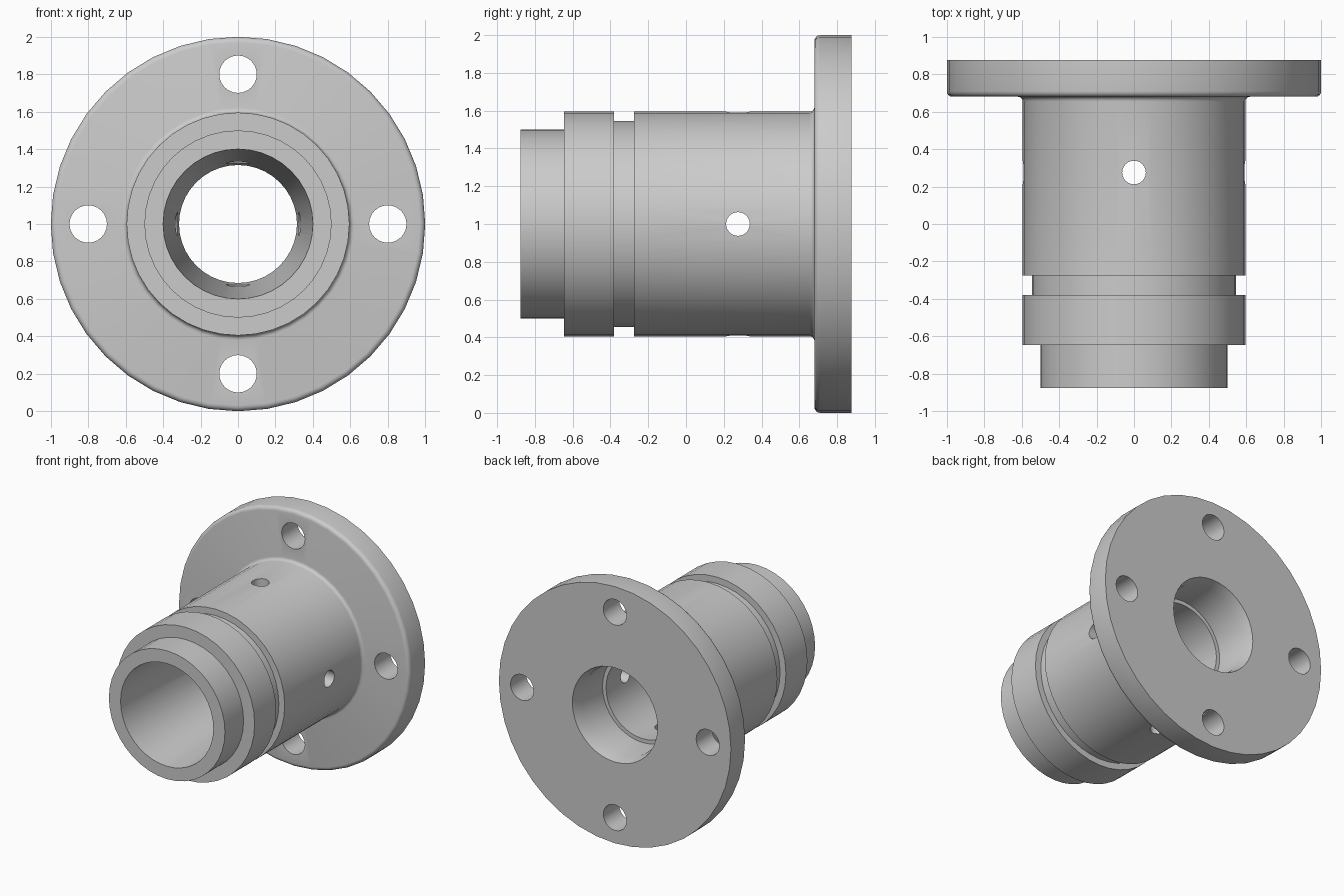
import bpy, bmesh, math
from mathutils import Matrix, Vector

old = bpy.data.objects.get("Cube")
if old:
    bpy.data.objects.remove(old, do_unlink=True)

steel = bpy.data.materials.new("grey steel")
steel.use_nodes = True
grey = (0.6, 0.6, 0.6, 1)
steel.diffuse_color = grey
steel.node_tree.nodes["Principled BSDF"].inputs["Base Color"].default_value = grey

AXIS = Vector((0, 0, 1))
SEGMENTS = 40


def add_object(name, bm):
    bmesh.ops.recalc_face_normals(bm, faces=bm.faces)
    mesh = bpy.data.meshes.new(name)
    bm.to_mesh(mesh)
    bm.free()
    mesh.materials.append(steel)
    obj = bpy.data.objects.new(name, mesh)
    bpy.context.collection.objects.link(obj)
    return obj


def arc(radius, y, size, start, end, steps=4):
    """Rounded corner in the (radius, y) plane."""
    angles = [math.radians(start + (end - start) * i / steps) for i in range(steps + 1)]
    return [(radius + size * math.cos(a), y + size * math.sin(a)) for a in angles]


def lathe(name, profile):
    """Turn a closed (radius, y) profile around the flange axis."""
    bm = bmesh.new()
    rings = []
    for i in range(SEGMENTS):
        a = 2 * math.pi * i / SEGMENTS
        rings.append([bm.verts.new(AXIS + Vector((r * math.cos(a), y, r * math.sin(a))))
                      for r, y in profile])
    n = len(profile)
    for i in range(SEGMENTS):
        here, there = rings[i], rings[(i + 1) % SEGMENTS]
        for j in range(n):
            k = (j + 1) % n
            bm.faces.new((here[j], here[k], there[k], there[j]))
    return add_object(name, bm)


def drill(bm, centre, rotation, radius, depth):
    bmesh.ops.create_cone(bm, cap_ends=True, segments=24, radius1=radius, radius2=radius,
                          depth=depth, matrix=Matrix.Translation(centre) @ rotation)


def cut(target, cutter):
    mod = target.modifiers.new(cutter.name, 'BOOLEAN')
    mod.operation = 'DIFFERENCE'
    mod.solver = 'EXACT'
    mod.object = cutter
    bpy.context.view_layer.objects.active = target
    bpy.ops.object.modifier_apply(modifier=mod.name)
    bpy.data.objects.remove(cutter, do_unlink=True)


# Stepped sleeve, grooved outside, flanged at the back, tapered bore inside
profile = [(0.40, -0.875), (0.50, -0.875), (0.50, -0.645),
           (0.595, -0.645), (0.595, -0.38), (0.545, -0.38),
           (0.545, -0.275), (0.595, -0.275)]
profile += arc(0.62, 0.655, 0.025, 180, 90)      # fillet into flange
profile += arc(0.97, 0.71, 0.03, -90, 0)         # rounded flange rim
profile += [(1.0, 0.875), (0.367, 0.875), (0.345, 0.79),
            (0.345, 0.535), (0.315, 0.535)]
sleeve = lathe("flanged_sleeve", profile)

# Four bolt holes through the flange
bm = bmesh.new()
for i in range(4):
    a = i * math.pi / 2
    centre = AXIS + Vector((0.8 * math.cos(a), 0.78, 0.8 * math.sin(a)))
    drill(bm, centre, Matrix.Rotation(math.pi / 2, 4, 'X'), 0.1, 0.5)
cut(sleeve, add_object("bolt_hole_cutter", bm))

# Four radial holes through the sleeve wall
bm = bmesh.new()
for i in range(4):
    turn = Matrix.Rotation(i * math.pi / 2, 4, 'Y')
    centre = AXIS + Vector((0, 0.275, 0)) + turn @ Vector((0, 0, 0.46))
    drill(bm, centre, turn, 0.063, 0.5)
cut(sleeve, add_object("radial_hole_cutter", bm))

# Smooth round walls with crisp machined edges
bpy.ops.object.select_all(action='DESELECT')
sleeve.select_set(True)
bpy.context.view_layer.objects.active = sleeve
bpy.ops.object.shade_smooth_by_angle(angle=math.radians(30))
